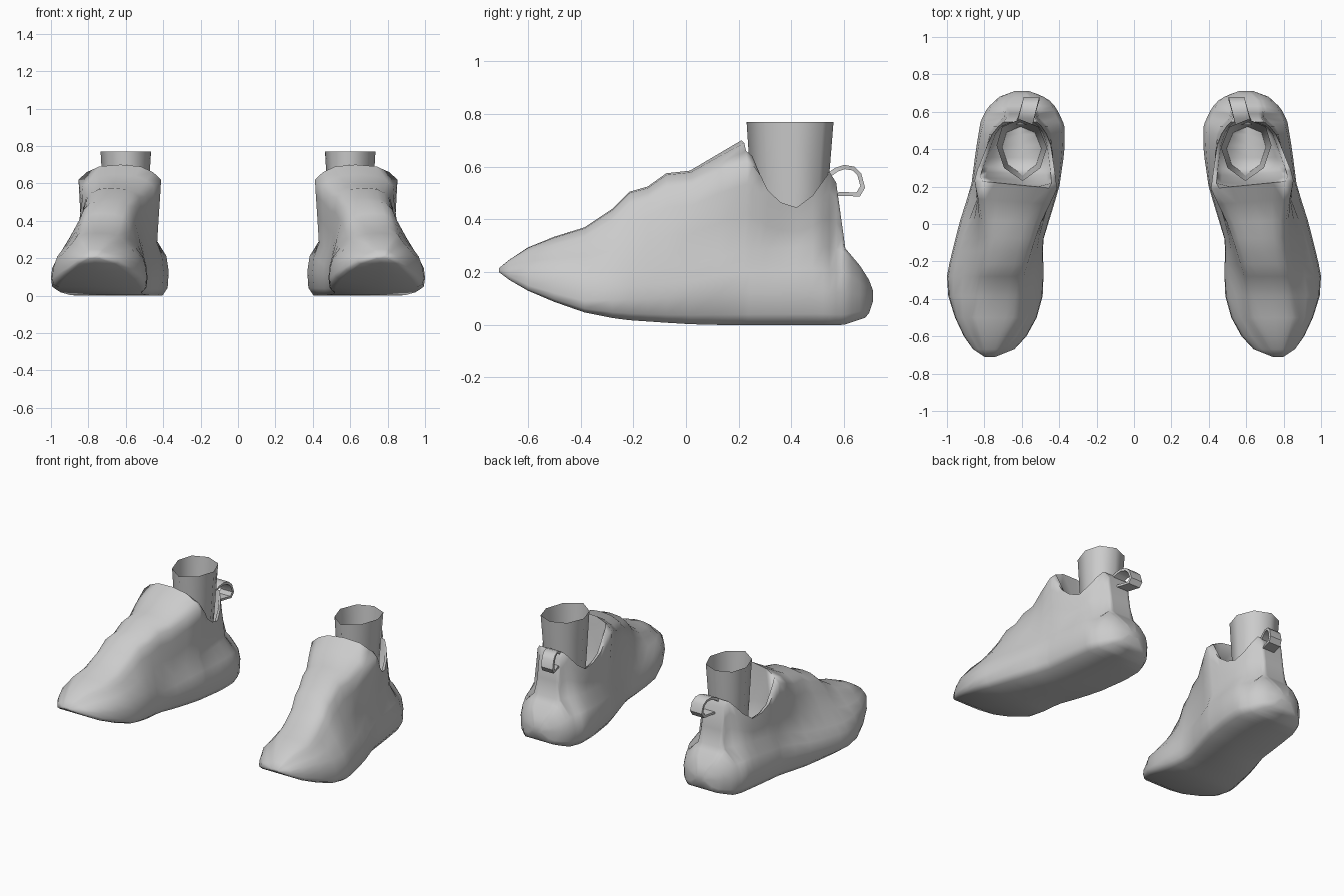
import bpy
import bmesh
from math import radians
from mathutils import Vector

cube = bpy.data.objects.get("Cube")
if cube:
    bpy.data.objects.remove(cube, do_unlink=True)

grey = bpy.data.materials.new("plain grey")
grey.use_nodes = True
COLOR = (0.6, 0.6, 0.6, 1)
grey.diffuse_color = COLOR
grey.node_tree.nodes["Principled BSDF"].inputs["Base Color"].default_value = COLOR


def key(y, keys):
    """Linear interpolation through (y, value) keys."""
    if y <= keys[0][0]:
        return keys[0][1]
    for (a, u), (b, v) in zip(keys, keys[1:]):
        if y <= b:
            return u + (v - u) * (y - a) / (b - a)
    return keys[-1][1]


def loft(name, rings, caps=False, angle=60):
    """Skin a list of closed point rings, then mirror it to make the pair."""
    bm = bmesh.new()
    rows = [[bm.verts.new(p) for p in ring] for ring in rings]
    count = len(rows[0])
    for low, high in zip(rows, rows[1:]):
        for i in range(count):
            j = (i + 1) % count
            bm.faces.new((low[i], low[j], high[j], high[i]))
    if caps:
        bm.faces.new(rows[0])
        bm.faces.new(rows[-1])
    bmesh.ops.recalc_face_normals(bm, faces=bm.faces)
    mesh = bpy.data.meshes.new(name)
    bm.to_mesh(mesh)
    bm.free()
    obj = bpy.data.objects.new(name, mesh)
    bpy.context.collection.objects.link(obj)
    mesh.materials.append(grey)
    bpy.ops.object.select_all(action="DESELECT")
    obj.select_set(True)
    bpy.context.view_layer.objects.active = obj
    bpy.ops.object.shade_smooth_by_angle(angle=radians(angle))
    mirror = obj.modifiers.new("pair", "MIRROR")
    mirror.use_mirror_merge = False


# Shoe outline seen from above: inner and outer edge of the sole
SOLE_IN = [(-.71, .74), (-.67, .64), (-.6, .575), (-.5, .52), (-.38, .487), (-.25, .483),
           (-.1, .49), (.05, .445), (.2, .4), (.4, .37), (.53, .372), (.62, .415),
           (.67, .46), (.7, .53), (.71, .56)]
SOLE_OUT = [(-.71, .8), (-.67, .86), (-.62, .9), (-.5, .957), (-.385, .993), (-.28, 1),
            (-.2, .985), (0, .935), (.2, .87), (.4, .845), (.55, .82), (.62, .785),
            (.68, .72), (.71, .64)]
# Shoulder of the upper, which becomes the collar rim
RIM_IN = [(-.71, .75), (-.5, .62), (-.28, .59), (-.1, .535), (.05, .485), (.2, .41),
          (.27, .42), (.42, .445), (.5, .475), (.56, .53), (.61, .53), (.66, .54), (.71, .58)]
RIM_OUT = [(-.71, .79), (-.5, .87), (-.28, .835), (-.1, .805), (.05, .815), (.2, .855),
           (.27, .84), (.42, .785), (.5, .75), (.56, .68), (.61, .68), (.66, .67), (.71, .62)]
# Side profiles: underside, sole edge, waist line, top
UNDER = [(-.71, .2), (-.67, .17), (-.575, .115), (-.4, .05), (-.25, .02), (0, .003),
         (.1, 0), (.6, 0), (.69, .03), (.71, .09)]
EDGE = [(-.71, .205), (-.6, .15), (-.4, .09), (-.1, .1), (.1, .12), (.5, .13), (.71, .11)]
WAIST = [(-.71, .208), (-.55, .22), (-.3, .2), (0, .22), (.2, .28), (.5, .3),
         (.6, .28), (.66, .21), (.71, .125)]
TOP = [(-.71, .215), (-.63, .28), (-.53, .325), (-.385, .37), (-.28, .44), (-.215, .505),
       (-.145, .525), (-.075, .575), (.015, .585), (.21, .7), (.25, .62), (.3, .51),
       (.355, .465), (.42, .445), (.48, .49), (.545, .58), (.57, .54), (.605, .29),
       (.66, .225), (.695, .17), (.71, .13)]
CENTRE = [(-.71, .77), (-.3, .74), (-.2, .7), (0, .67), (.2, .63), (.4, .61), (.71, .605)]
# Height of the rounded crown, sideways tuck and pinch of the waist, slant of the collar
CROWN = [(-.71, 0), (-.5, .03), (-.1, .05), (.1, .06), (.21, .08), (.25, .02), (.3, 0)]
TUCK = [(-.4, .18), (0, .25), (.25, .5), (.5, .62), (.545, .75), (.58, .88), (.61, .7), (.71, .5)]
PINCH = [(-.1, 0), (.15, .13), (.4, .1), (.55, 0)]
SLANT = [(-.1, 0), (.21, .1), (.4, 0)]
LINING = [(.21, .6), (.26, .36), (.3, .3)]

STATIONS = [-.71, -.67, -.6, -.5, -.385, -.28, -.215, -.145, -.075, .015, .12, .21, .235, .27,
            .3, .355, .42, .48, .52, .545, .57, .59, .605, .63, .66, .68, .695, .71]


def section(y):
    under, edge, waist, top = (key(y, k) for k in (UNDER, EDGE, WAIST, TOP))
    mid, tuck, pinch, slant = (key(y, k) for k in (CENTRE, TUCK, PINCH, SLANT))
    shoulder = top - key(y, CROWN)
    waist = min(waist, shoulder - .004)
    opening = .23 < y < .53
    floor = key(y, LINING)
    halves = []
    for sole, rim in ((SOLE_IN, RIM_IN), (SOLE_OUT, RIM_OUT)):
        e, r = key(y, sole), key(y, rim)
        w = e + (r - e) * tuck + (mid - e) * pinch
        half = [(mid + (e - mid) * .86, under),
                (mid + (e - mid) * .975, under + (edge - under) * .32),
                (e, edge),
                (e + (w - e) * .2, edge + (waist - edge) * .5),
                (w, waist),
                (w + (r - w) * .4, waist + (shoulder - waist) * .4),
                (w + (r - w) * .78, waist + (shoulder - waist) * .75),
                (r, shoulder)]
        # Inside the collar the top sinks to form the lining
        if opening:
            half += [(r + (mid - r) * .12, top - .01), (r + (mid - r) * .25, floor)]
        else:
            half += [(r + (mid - r) * .2, shoulder + (top - shoulder) * .5),
                     (r + (mid - r) * .5, shoulder + (top - shoulder) * .88)]
        halves.append(half)
    inner, outer = halves
    ring = [(mid, under)] + outer + [(mid, floor - .02 if opening else top)] + inner[::-1]
    return [(x, y + (x - mid) * slant * min(1, z / .5), z) for x, z in ring]


loft("shoe_body", [section(y) for y in STATIONS], caps=True, angle=75)

# Open ankle tube tapering down into the shoe
ANKLE = [(.595, .23), (.5, .3), (.465, .41), (.51, .52), (.61, .56), (.705, .52), (.735, .42), (.695, .3)]
middle = Vector((.6, .38))
tube = []
for z, scale in ((.3, .78), (.5, .88), (.77, 1)):
    tube.append([(*(middle + (Vector(p) - middle) * scale), z) for p in ANKLE])
loft("ankle_tube", tube, angle=110)

# Heel pull loop: a flat strap bent into a ring, leaning inward toward the back
LOOP = [(.53, .57), (.565, .595), (.6, .607), (.64, .6), (.665, .575), (.68, .52), (.66, .487), (.57, .49)]
hub = Vector((.61, .545))
strap = []
for p in LOOP:
    y, z = p
    iy, iz = hub + (Vector(p) - hub) * .74
    left = .505 + (.68 - y) * .25
    strap.append([(left, y, z), (left + .085, y, z), (left + .085, iy, iz), (left, iy, iz)])
loft("heel_pull_loop", strap, caps=True, angle=40)
